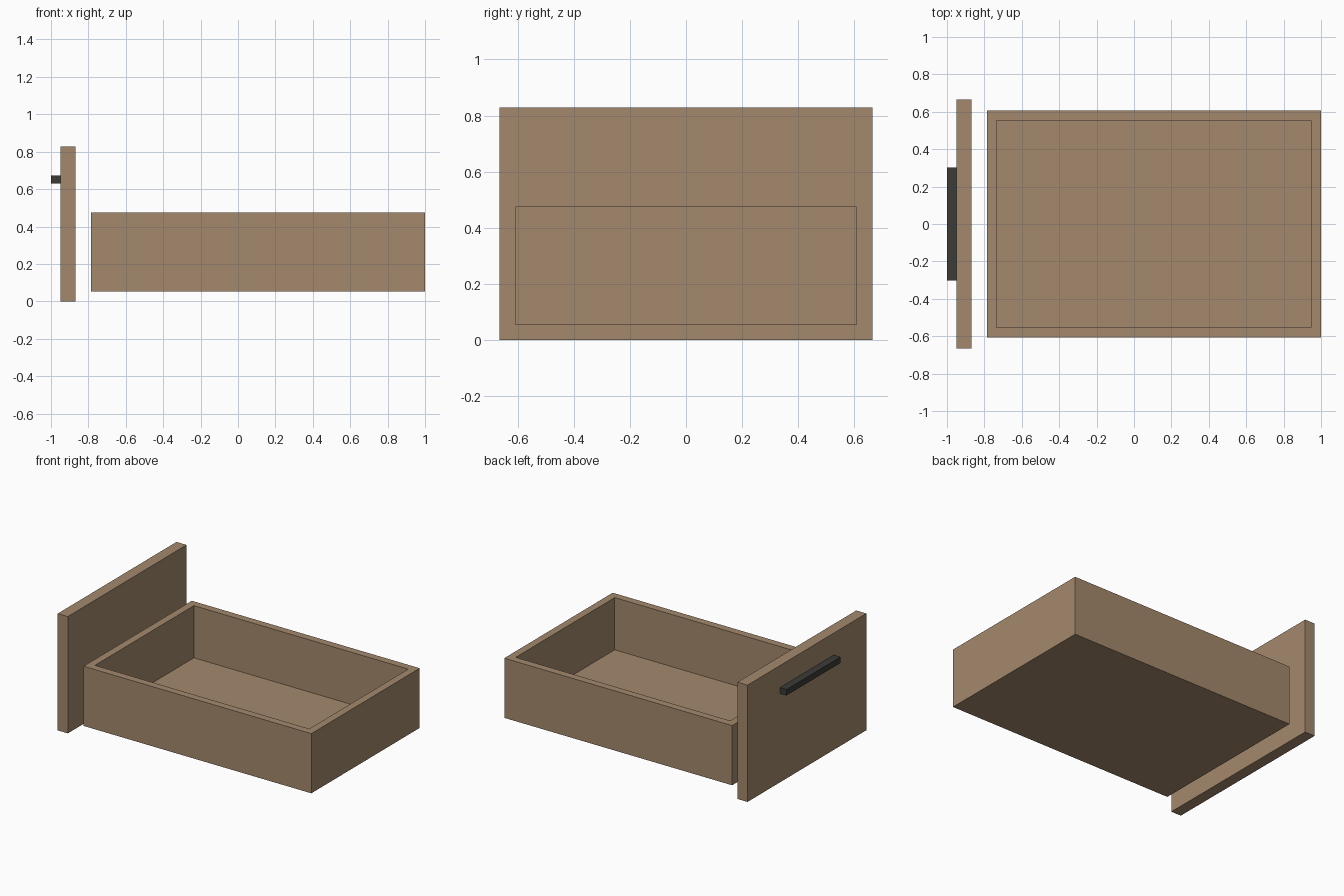
import bpy

if "Cube" in bpy.data.objects:
    bpy.data.objects.remove(bpy.data.objects["Cube"])


def make_material(name, colour):
    mat = bpy.data.materials.new(name)
    mat.diffuse_color = (*colour, 1.0)
    mat.use_nodes = True
    mat.node_tree.nodes["Principled BSDF"].inputs["Base Color"].default_value = mat.diffuse_color
    return mat


wood = make_material("light_wood", (0.37, 0.25, 0.153))
dark = make_material("dark_metal", (0.043, 0.045, 0.039))


def box(name, x, y, z, mat):
    """Box spanning the (low, high) range on each axis."""
    spans = (x, y, z)
    bpy.ops.mesh.primitive_cube_add(size=1)
    obj = bpy.context.object
    obj.name = name
    obj.location = [(lo + hi) / 2 for lo, hi in spans]
    obj.scale = [hi - lo for lo, hi in spans]
    bpy.ops.object.transform_apply(location=True, rotation=False, scale=True)
    obj.data.materials.append(mat)
    return obj


# Drawer box extents
X0, X1 = -0.787, 1.0
Y = 0.607
T = 0.053
BASE, FLOOR, TOP = 0.053, 0.106, 0.476

# Bottom board
box("bottom_board", (X0, X1), (-Y, Y), (BASE, FLOOR), wood)

# Long side walls
box("side_wall_front", (X0, X1), (-Y, -Y + T), (FLOOR, TOP), wood)
box("side_wall_back", (X0, X1), (Y - T, Y), (FLOOR, TOP), wood)

# Short end walls fitted between the sides
box("end_wall_left", (X0, X0 + T), (-Y + T, Y - T), (FLOOR, TOP), wood)
box("end_wall_right", (X1 - T, X1), (-Y + T, Y - T), (FLOOR, TOP), wood)

# Separate drawer face and its handle
box("drawer_face", (-0.948, -0.869), (-0.665, 0.665), (0.0, 0.828), wood)
box("handle_bar", (-1.0, -0.948), (-0.303, 0.303), (0.63, 0.672), dark)
